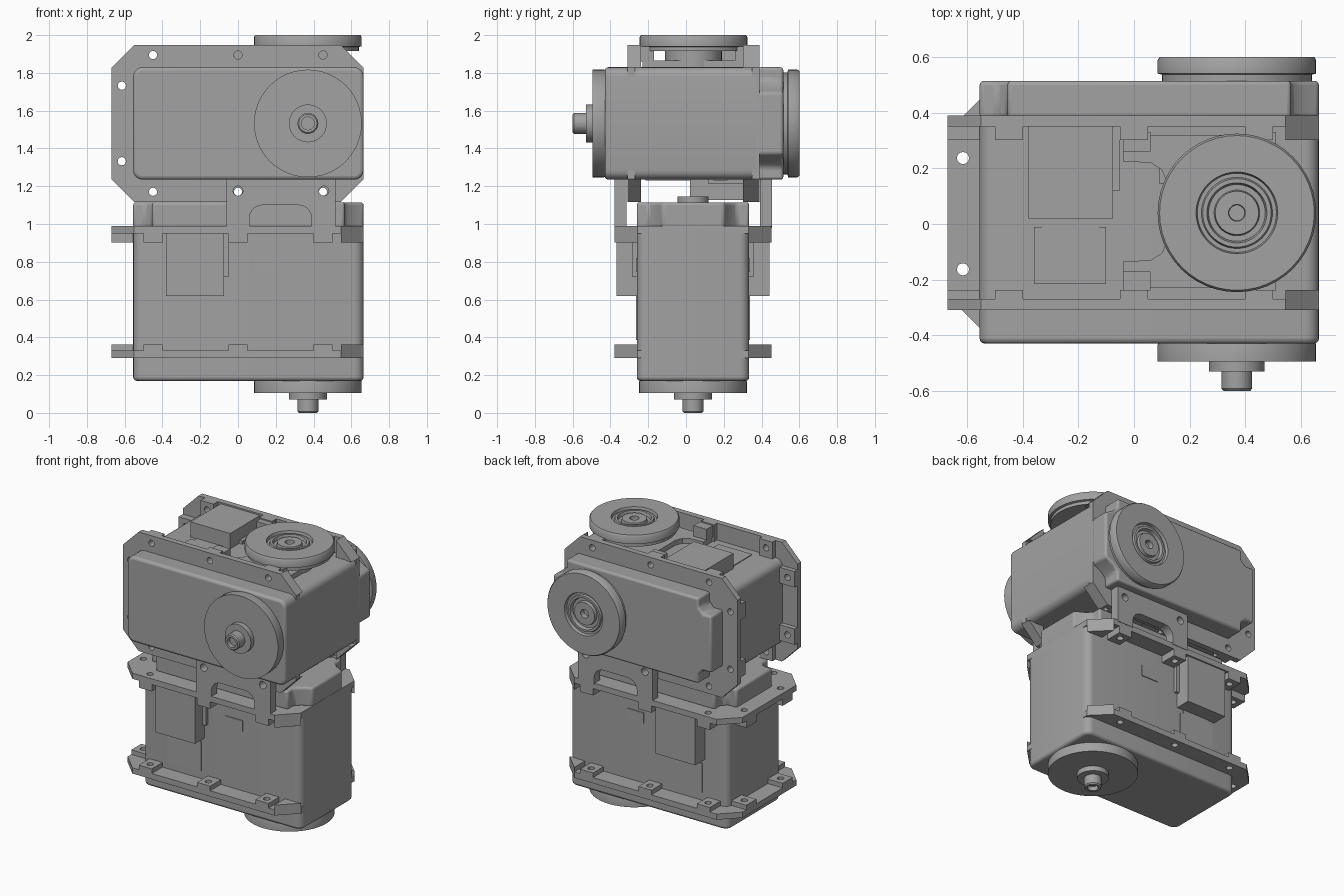
import bpy, bmesh, math
from mathutils import Matrix, Vector

if "Cube" in bpy.data.objects:
    bpy.data.objects.remove(bpy.data.objects["Cube"])

grey = bpy.data.materials.new("grey plastic")
grey.diffuse_color = (0.36, 0.36, 0.36, 1)
grey.use_nodes = True
grey.node_tree.nodes["Principled BSDF"].inputs["Base Color"].default_value = grey.diffuse_color


def finish(bm, name, M, bevel=0, segs=3, smooth=True):
    """Turn a bmesh into an object placed with matrix M."""
    bmesh.ops.recalc_face_normals(bm, faces=bm.faces)
    me = bpy.data.meshes.new(name)
    bm.to_mesh(me)
    bm.free()
    me.transform(M)
    me.materials.append(grey)
    ob = bpy.data.objects.new(name, me)
    bpy.context.collection.objects.link(ob)
    if bevel:
        b = ob.modifiers.new("bevel", 'BEVEL')
        b.width, b.segments, b.limit_method = bevel, segs, 'ANGLE'
    if smooth:
        bpy.ops.object.select_all(action='DESELECT')
        ob.select_set(True)
        bpy.context.view_layer.objects.active = ob
        bpy.ops.object.shade_smooth_by_angle(angle=math.radians(35))
    return ob


def add_prism(bm, pts, z0, z1):
    f = bm.faces.new([bm.verts.new((x, y, z0)) for x, y in pts])
    ext = bmesh.ops.extrude_face_region(bm, geom=[f])['geom']
    bmesh.ops.translate(bm, vec=(0, 0, z1 - z0),
                        verts=[v for v in ext if isinstance(v, bmesh.types.BMVert)])


def add_box(bm, x0, x1, y0, y1, z0, z1):
    add_prism(bm, [(x0, y0), (x1, y0), (x1, y1), (x0, y1)], z0, z1)


def add_cyl(bm, x, y, z0, z1, r, n=16):
    add_prism(bm, [(x + r * math.cos(a * math.tau / n), y + r * math.sin(a * math.tau / n))
                   for a in range(n)], z0, z1)


def lathe(name, profile, M, n=48):
    """Spin an (r, z) profile around the local z axis."""
    bm = bmesh.new()
    vs = [bm.verts.new((r, 0, z)) for r, z in profile]
    es = [bm.edges.new(p) for p in zip(vs, vs[1:])]
    bmesh.ops.spin(bm, geom=vs + es, cent=(0, 0, 0), axis=(0, 0, 1), angle=math.tau, steps=n)
    bmesh.ops.remove_doubles(bm, verts=bm.verts, dist=1e-4)
    return finish(bm, name, M)


def rounded(x0, x1, h, r, n=5):
    """Rounded rectangle, half height h."""
    pts = []
    for cx, cy, a0 in ((x1 - r, h - r, 0), (x0 + r, h - r, 90),
                       (x0 + r, r - h, 180), (x1 - r, r - h, 270)):
        for i in range(n + 1):
            a = math.radians(a0 + 90 * i / n)
            pts.append((cx + r * math.cos(a), cy + r * math.sin(a)))
    return pts


def cut(ob, cutter):
    m = ob.modifiers.new("holes", 'BOOLEAN')
    m.object, m.solver = cutter, 'EXACT'


H = 0.2975       # half thickness of the casing
F = 0.415        # half width of the flanges
L, R = -0.555, 0.665
AX = 0.37        # output axis


def idler(name, M):
    """Stepped wheel with ringed recess; local z from 0 to 0.085."""
    lathe(name, [(0, 0), (0.27, 0), (0.27, 0.022), (0.285, 0.026), (0.285, 0.075),
                 (0.278, 0.085), (0.147, 0.085), (0.142, 0.065), (0.128, 0.065),
                 (0.123, 0.078), (0.108, 0.078), (0.102, 0.055), (0.082, 0.055),
                 (0.078, 0.075), (0.03, 0.075), (0.028, 0.04), (0, 0.04)], M)


def servo(tag, M):
    # casing
    bm = bmesh.new()
    add_prism(bm, rounded(L, R, H, 0.05), 0.17, 0.99)
    finish(bm, tag + "_casing", M, 0.018)

    # end cap with scooped corners
    bm = bmesh.new()
    n, s = 0.1, 0.035
    a, b = R - n, L + n
    quarter = [(R, H - n - s), (a + s, H - n), (a, H - n + s), (a, H)]
    left = [(b, H), (b, H - n + s), (b - s, H - n), (L, H - n)]
    top = quarter + left
    add_prism(bm, top + [(x, -y) for x, y in reversed(top)], 0.98, 1.115)
    finish(bm, tag + "_end_cap", M, 0.015)

    # screw hole cutter
    spots = [(x, sy * 0.362) for x in (-0.45, 0, 0.45) for sy in (-1, 1)]
    ends = [(-0.615, -0.2), (-0.615, 0.2)]
    bm = bmesh.new()
    for x, y in spots + ends:
        add_cyl(bm, x, y, 0.1, 1.05, 0.022, 12)
    cutter = finish(bm, tag + "_hole_cutter", M, smooth=False)
    cutter.hide_render = True
    cutter.hide_viewport = False
    cutter.display_type = 'WIRE'

    # mounting flanges, with screw tabs on their inner faces
    c = 0.12
    outline = [(R, F - c), (R - c, F), (-0.67 + c, F), (-0.67, F - c)]
    outline += [(x, -y) for x, y in reversed(outline)]
    for side, z0, z1, t0, t1 in (("shaft", 0.29, 0.33, 0.33, 0.362),
                                 ("idler", 0.95, 0.99, 0.902, 0.95)):
        bm = bmesh.new()
        add_prism(bm, outline, z0, z1)
        cut(finish(bm, f"{tag}_{side}_flange", M, smooth=False), cutter)
        bm = bmesh.new()
        for x, y in spots:
            y0, y1 = sorted((math.copysign(H, y), math.copysign(F, y)))
            add_box(bm, x - 0.05, x + 0.05, y0, y1, t0, t1)
        for x, y in ends:
            add_box(bm, -0.67, L, y - 0.055, y + 0.055, t0, t1)
        for sy in (-1, 1):
            add_prism(bm, [(R - c, sy * F), (R, sy * (F - c)), (R - c, sy * (F - c))], t0, t1)
        cut(finish(bm, f"{tag}_{side}_tabs", M, smooth=False), cutter)

    # cable sockets and panels on both broad faces
    bm = bmesh.new()
    for sy in (-1, 1):
        for x0, x1, depth, z0, z1 in ((-0.38, -0.075, 0.405, 0.62, 0.95),
                                      (-0.08, -0.05, 0.32, 0.72, 0.95),
                                      (-0.33, -0.125, 0.302, 0.59, 0.63),
                                      (-0.36, -0.1, 0.303, 0.385, 0.59),
                                      (0.09, 0.22, 0.303, 0.745, 0.82)):
            y0, y1 = sorted((sy * 0.28, sy * depth))
            add_box(bm, x0, x1, y0, y1, z0, z1)
    finish(bm, tag + "_cable_sockets", M, smooth=False)

    # output horn, boss and hollow shaft
    lathe(tag + "_output_horn",
          [(0, 0.18), (0.28, 0.18), (0.285, 0.165), (0.285, 0.105), (0.1, 0.105), (0.1, 0.07),
           (0.055, 0.07), (0.055, 0.008), (0.048, 0), (0.034, 0), (0.034, 0.03), (0, 0.03)],
          M @ Matrix.Translation((AX, 0, 0)))
    # idler boss
    bm = bmesh.new()
    add_cyl(bm, AX, 0, 1.1, 1.145, 0.082, 32)
    finish(bm, tag + "_idler_boss", M)


lower = Matrix.Translation((0, 0.037, 0))
upper = Matrix.Translation((0, -0.6, 1.5325)) @ Matrix.Rotation(-math.pi / 2, 4, 'X')
servo("lower", lower)
servo("upper", upper)
idler("rear_idler_wheel", upper @ Matrix.Translation((AX, 0, 1.115)))
idler("top_idler_wheel", Matrix.Translation((AX, 0.04, 1.915)))

# arched brackets joining the two units, front and back
bm = bmesh.new()
add_cyl(bm, 0, 0, -1, 1, 0.026, 20)
add_cyl(bm, 0.455, 0, -1, 1, 0.026, 20)
stand = Matrix.Translation((0, 0, 1.175)) @ Matrix.Rotation(math.pi / 2, 4, 'X')
hole = finish(bm, "bracket_hole_cutter", stand, smooth=False)
hole.hide_render = True
hole.display_type = 'WIRE'
arch = [(0.39 - 0.07 + 0.07 * math.cos(t), 1.03 + 0.07 * math.sin(t))
        for t in (i * math.pi / 10 for i in range(6))]
arch += [(0.45 - x, z) for x, z in reversed(arch)]
shape = [(-0.06, 0.98), (-0.06, 1.235), (0.515, 1.235), (0.515, 0.98), (0.39, 0.98)]
shape += arch + [(0.06, 0.98)]
for name, y in (("front_bracket", -0.315), ("back_bracket", 0.455)):
    bm = bmesh.new()
    add_prism(bm, shape, 0, 0.063)
    M = Matrix.Translation((0, y, 0)) @ Matrix.Rotation(math.pi / 2, 4, 'X')
    cut(finish(bm, name, M), hole)

# bracket web under the top wheel
half = [(0.51, 0.275), (-0.04, 0.275), (-0.04, 0.18), (0.06, 0.175), (0.1, 0.15), (0.12, 0.1)]
bm = bmesh.new()
add_prism(bm, half + [(x, -y) for x, y in reversed(half)], 1.82, 1.865)
for sy in (-1, 1):
    y0, y1 = sorted((sy * 0.215, sy * 0.285))
    for x0, x1 in ((-0.04, 0.06), (0.41, 0.51)):
        add_box(bm, x0, x1, y0, y1, 1.86, 1.94)
add_cyl(bm, AX, -0.005, 1.82, 1.92, 0.15, 32)
finish(bm, "top_bracket", Matrix.Translation((0, 0.045, 0)))
